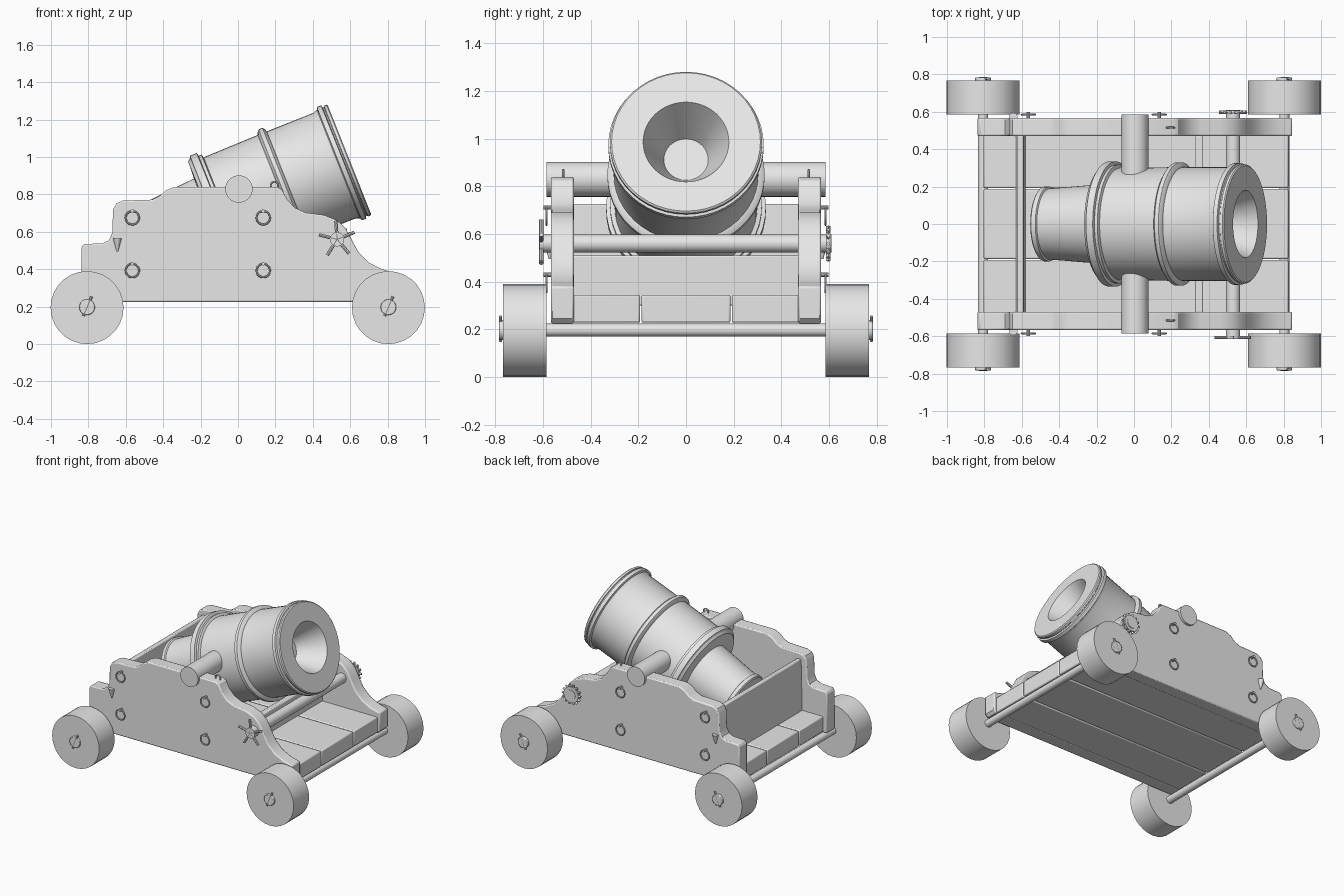
import bpy, bmesh, math
from mathutils import Matrix, Vector

cube = bpy.data.objects.get("Cube")
if cube:
    bpy.data.objects.remove(cube, do_unlink=True)

grey = bpy.data.materials.new("plain grey")
grey.use_nodes = True
COLOUR = (0.8, 0.8, 0.8, 1)
grey.diffuse_color = COLOUR
grey.node_tree.nodes["Principled BSDF"].inputs["Base Color"].default_value = COLOUR

parts = []


def finish(name, bm, bevel=0.0, matrix=None):
    bmesh.ops.recalc_face_normals(bm, faces=bm.faces)
    mesh = bpy.data.meshes.new(name)
    bm.to_mesh(mesh)
    bm.free()
    mesh.materials.append(grey)
    ob = bpy.data.objects.new(name, mesh)
    bpy.context.collection.objects.link(ob)
    if matrix:
        ob.matrix_world = matrix
    if bevel:
        mod = ob.modifiers.new("bevel", "BEVEL")
        mod.width = bevel
        mod.segments = 2
        mod.limit_method = "ANGLE"
        mod.angle_limit = math.radians(50)
    parts.append(ob)
    return ob


def rod(name, start, end, r, sides=24, r2=None, bevel=0.0):
    a, b = Vector(start), Vector(end)
    bm = bmesh.new()
    bmesh.ops.create_cone(bm, cap_ends=True, segments=sides, radius1=r,
                          radius2=r if r2 is None else r2, depth=(b - a).length)
    turn = (b - a).to_track_quat("Z", "Y").to_matrix().to_4x4()
    return finish(name, bm, bevel, Matrix.Translation((a + b) / 2) @ turn)


def box(name, x, y, z, bevel=0.0):
    bm = bmesh.new()
    bmesh.ops.create_cube(bm, size=1)
    for v in bm.verts:
        v.co = [lo + (c + 0.5) * (hi - lo) for c, (lo, hi) in zip(v.co, (x, y, z))]
    return finish(name, bm, bevel)


def lathe(name, profile, matrix, steps=48):
    bm = bmesh.new()
    verts = [bm.verts.new((r, 0, t)) for t, r in profile]
    edges = [bm.edges.new(p) for p in zip(verts, verts[1:])]
    bmesh.ops.spin(bm, geom=verts + edges, cent=(0, 0, 0), axis=(0, 0, 1),
                   angle=math.tau, steps=steps)
    bmesh.ops.remove_doubles(bm, verts=bm.verts, dist=0.0005)
    return finish(name, bm, matrix=matrix)


def ring(name, centre, major, minor):
    # Ring lying in the x-z plane
    profile = [(minor * math.sin(a), major + minor * math.cos(a))
               for a in [math.tau * i / 8 for i in range(9)]]
    turn = Matrix.Rotation(math.pi / 2, 4, "X")
    return lathe(name, profile, Matrix.Translation(centre) @ turn, 20)


def slab(name, outline, y0, y1, bevel):
    bm = bmesh.new()
    face = bm.faces.new([bm.verts.new((x, y0, z)) for x, z in outline])
    out = bmesh.ops.extrude_face_region(bm, geom=[face])
    for v in out["geom"]:
        if isinstance(v, bmesh.types.BMVert):
            v.co.y = y1
    return finish(name, bm, bevel)


# Barrel with moulded rings and a tapered bore, measured back from the muzzle
barrel_profile = [
    (-0.2, 0), (-0.2, 0.093), (0, 0.18), (0, 0.312), (-0.006, 0.319), (-0.02, 0.319),
    (-0.024, 0.312), (-0.03, 0.312), (-0.034, 0.326), (-0.058, 0.326), (-0.064, 0.312),
    (-0.085, 0.304), (-0.355, 0.304), (-0.36, 0.318), (-0.37, 0.33), (-0.392, 0.33),
    (-0.402, 0.318), (-0.407, 0.304), (-0.72, 0.3), (-0.726, 0.318), (-0.742, 0.318),
    (-0.746, 0.335), (-0.785, 0.335), (-0.79, 0.322), (-0.805, 0.31), (-0.81, 0.214),
    (-1.125, 0.19), (-1.13, 0.2), (-1.155, 0.2), (-1.163, 0.19), (-1.163, 0)]
muzzle = Matrix.Translation((0.596, 0, 0.986)) @ Matrix.Rotation(math.radians(68.3), 4, "Y")
lathe("barrel", barrel_profile, muzzle)
rod("trunnions", (0.005, -0.585, 0.829), (0.005, 0.585, 0.829), 0.073, 32)

# Stepped and scalloped side cheeks
cheek = [(-0.837, 0.225), (-0.837, 0.515), (-0.825, 0.535), (-0.725, 0.538), (-0.69, 0.555),
         (-0.672, 0.595), (-0.668, 0.72), (-0.65, 0.752), (-0.615, 0.767), (-0.46, 0.772),
         (-0.42, 0.79), (-0.385, 0.822), (-0.34, 0.84), (0.21, 0.84), (0.236, 0.825),
         (0.262, 0.775), (0.305, 0.728), (0.36, 0.703), (0.46, 0.69), (0.53, 0.662),
         (0.575, 0.62), (0.61, 0.555), (0.645, 0.49), (0.7, 0.435), (0.77, 0.4),
         (0.845, 0.38), (0.845, 0.245), (0.825, 0.225)]

for side, s in (("right", -1), ("left", 1)):
    slab(side + "_cheek", cheek, s * 0.47, s * 0.567, 0.008)
    # Hanging rings with eye bolts
    for x in (-0.565, 0.135):
        for z in (0.675, 0.393):
            ring(side + "_hanging_ring", (x, s * 0.585, z), 0.036, 0.005)
            rod(side + "_eye_bolt", (x, s * 0.56, z + 0.036), (x, s * 0.598, z + 0.036), 0.009, 10)
    # Hanging wedge and top bolt
    rod(side + "_wedge", (-0.645, s * 0.572, 0.565), (-0.645, s * 0.572, 0.495), 0.023, 12, 0.004)
    ring(side + "_top_eye", (0.195, s * 0.515, 0.848), 0.02, 0.005)

# Floor planks with narrow gaps, and end transoms
for name, y in (("right", (-0.563, -0.192)), ("middle", (-0.187, 0.187)), ("left", (0.192, 0.563))):
    box(name + "_floor_plank", (-0.805, 0.825), y, (0.228, 0.345), 0.008)
slab("back_transom", [(-0.635, 0.3), (-0.625, 0.725), (-0.59, 0.725), (-0.58, 0.3)], -0.475, 0.475, 0.006)
box("middle_transom", (0.325, 0.37), (-0.475, 0.475), (0.3, 0.51), 0.006)

# Wheels on their axles
for end, x in (("back", -0.807), ("front", 0.804)):
    rod(end + "_axle", (x, -0.775, 0.197), (x, 0.775, 0.197), 0.027, 20)
    for side, s in (("right", -1), ("left", 1)):
        rod(f"{end}_{side}_wheel", (x, s * 0.585, 0.195), (x, s * 0.768, 0.195), 0.195, 28)
        rod(f"{end}_{side}_hub", (x, s * 0.76, 0.197), (x, s * 0.784, 0.197), 0.042, 20, bevel=0.005)
        rod(f"{end}_{side}_linchpin", (x - 0.02, s * 0.778, 0.15), (x + 0.025, s * 0.778, 0.255), 0.007, 8)

# Elevating rod with a spoked handle and a toothed wheel
RX, RZ = 0.53, 0.56
rod("elevating_rod", (RX, -0.615, RZ), (RX, 0.61, RZ), 0.038, 20)
for i in range(5):
    a = math.radians(22 + 72 * i)
    rod("handle_spoke", (RX, -0.607, RZ),
        (RX + 0.1 * math.cos(a), -0.607, RZ + 0.1 * math.sin(a)), 0.009, 8)
rod("ratchet_wheel", (RX, 0.588, RZ), (RX, 0.606, RZ), 0.06, 24)
for i in range(14):
    a = math.tau * i / 14
    c, d = math.cos(a), math.sin(a)
    rod("ratchet_tooth", (RX + 0.055 * c, 0.597, RZ + 0.055 * d),
        (RX + 0.075 * c, 0.597, RZ + 0.075 * d), 0.009, 4)

# Smooth curved surfaces, keeping edges sharp
bpy.ops.object.select_all(action="DESELECT")
for ob in parts:
    ob.select_set(True)
bpy.context.view_layer.objects.active = parts[0]
bpy.ops.object.shade_smooth_by_angle(angle=math.radians(30))
